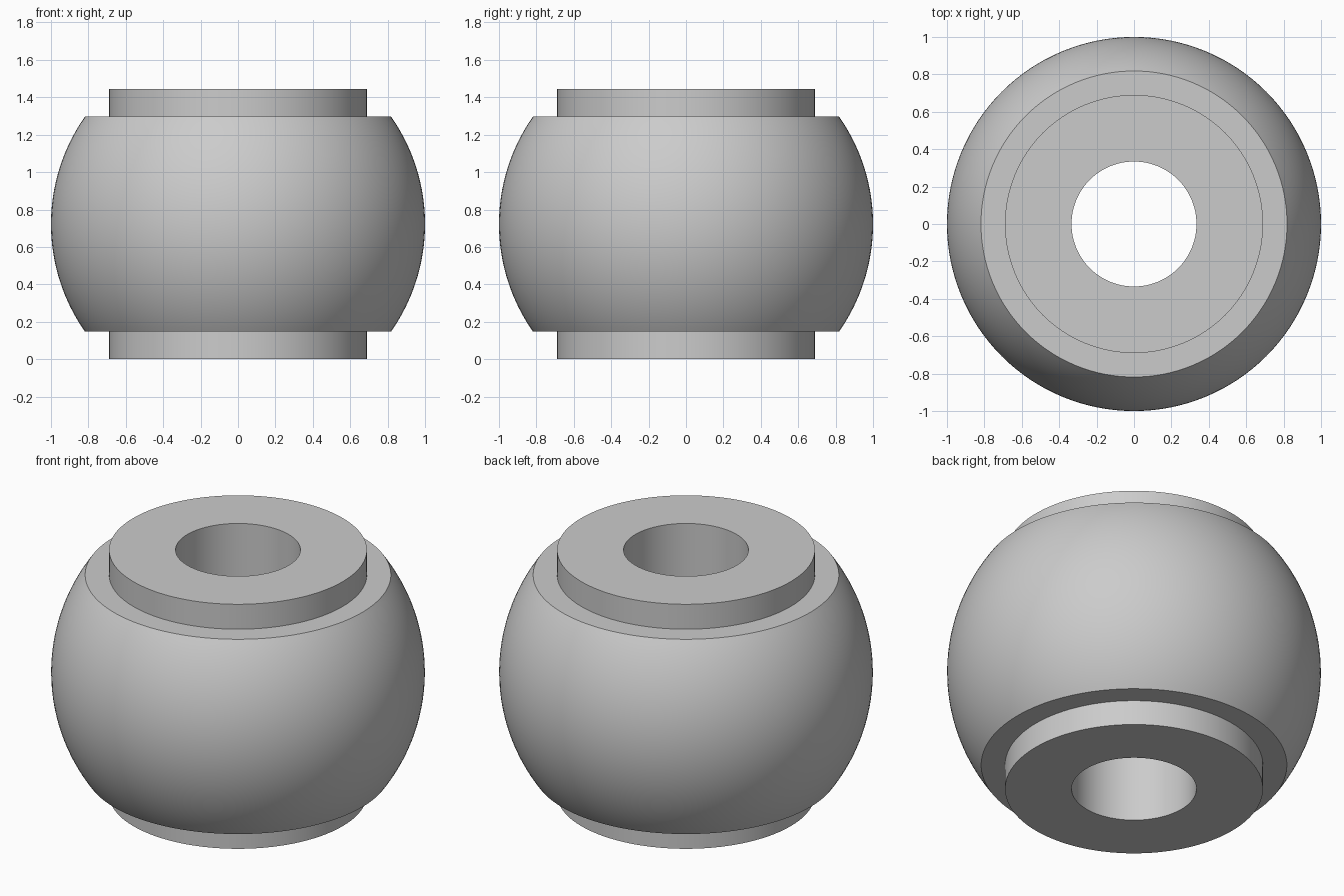
import bpy, bmesh, math

if "Cube" in bpy.data.objects:
    bpy.data.objects.remove(bpy.data.objects["Cube"])

SEGMENTS = 128
HEIGHT, MID = 1.444, 0.722      # total height and ball centre
BALL_R, BALL_HALF = 1.0, 0.575  # ball radius, half height between flat cuts
COLLAR_R, BORE_R = 0.69, 0.334


def lathe(name, profile):
    """Revolve a closed (radius, z) profile around the z axis."""
    bm = bmesh.new()
    verts = [bm.verts.new((r, 0, z)) for r, z in profile]
    edges = [bm.edges.new((verts[i - 1], verts[i])) for i in range(len(verts))]
    bmesh.ops.spin(bm, geom=verts + edges, cent=(0, 0, 0), axis=(0, 0, 1),
                   angle=math.tau, steps=SEGMENTS, use_merge=True)
    bmesh.ops.remove_doubles(bm, verts=bm.verts[:], dist=1e-5)
    bmesh.ops.recalc_face_normals(bm, faces=bm.faces[:])
    mesh = bpy.data.meshes.new(name)
    bm.to_mesh(mesh)
    bm.free()
    obj = bpy.data.objects.new(name, mesh)
    bpy.context.collection.objects.link(obj)
    bpy.context.view_layer.objects.active = obj
    obj.select_set(True)
    bpy.ops.object.shade_smooth_by_angle(angle=math.radians(30))
    obj.select_set(False)
    return obj


# Truncated ball outline, bottom cut to top cut
limit = math.asin(BALL_HALF / BALL_R)
STEPS = 40
angles = [-limit + 2 * limit * i / STEPS for i in range(STEPS + 1)]
ball = [(BALL_R * math.cos(a), MID + BALL_R * math.sin(a)) for a in angles]

# Bore, lower collar, ball, upper collar
profile = [(BORE_R, 0), (COLLAR_R, 0), (COLLAR_R, MID - BALL_HALF)]
profile += ball
profile += [(COLLAR_R, MID + BALL_HALF), (COLLAR_R, HEIGHT), (BORE_R, HEIGHT)]
lathe("bored_ball_with_collars", profile)
